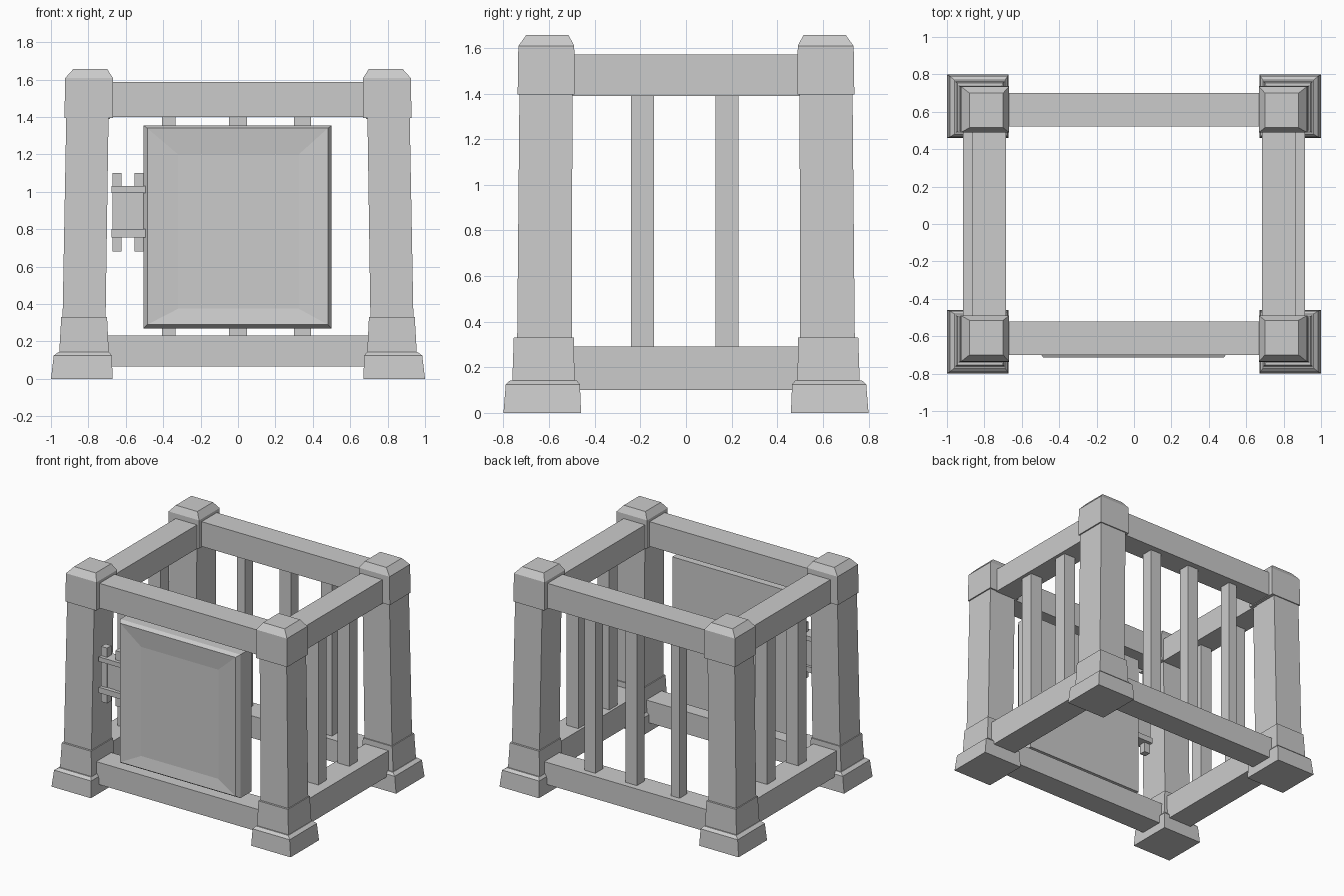
import bpy, bmesh

if "Cube" in bpy.data.objects:
    bpy.data.objects.remove(bpy.data.objects["Cube"])


def finish(name, bm):
    bmesh.ops.recalc_face_normals(bm, faces=bm.faces)
    me = bpy.data.meshes.new(name)
    bm.to_mesh(me)
    bm.free()
    ob = bpy.data.objects.new(name, me)
    bpy.context.collection.objects.link(ob)
    return ob


def loft(bm, rings):
    """Join four-sided rings of points into a closed solid."""
    loops = [[bm.verts.new(p) for p in r] for r in rings]
    for a, b in zip(loops, loops[1:]):
        for i in range(4):
            j = (i + 1) % 4
            bm.faces.new((a[i], a[j], b[j], b[i]))
    bm.faces.new(loops[0])
    bm.faces.new(loops[-1])


def rect_z(x0, x1, y0, y1, z):
    return [(x0, y0, z), (x1, y0, z), (x1, y1, z), (x0, y1, z)]


def rect_y(x0, x1, z0, z1, y):
    return [(x0, y, z0), (x1, y, z0), (x1, y, z1), (x0, y, z1)]


def box(name, x0, x1, y0, y1, z0, z1):
    bm = bmesh.new()
    loft(bm, [rect_z(x0, x1, y0, y1, z0), rect_z(x0, x1, y0, y1, z1)])
    return finish(name, bm)


# Corner posts: stacked sections (inner x, outer x, inner y, outer y, z)
sections = {
    "foot": [(.67, 1.0, .46, .80, 0), (.675, .985, .465, .79, .125), (.69, .96, .48, .77, .143)],
    "sleeve": [(.69, .957, .488, .762, .12), (.70, .945, .492, .755, .33)],
    "shaft": [(.708, .938, .50, .74, .32), (.692, .918, .498, .73, 1.41)],
    "cap": [(.668, .928, .488, .738, 1.395), (.668, .924, .49, .735, 1.608),
            (.70, .88, .515, .70, 1.657)],
}
for sx, side in ((-1, "left"), (1, "right")):
    for sy, end in ((-1, "front"), (1, "back")):
        for part, rows in sections.items():
            bm = bmesh.new()
            loft(bm, [rect_z(a * sx, b * sx, c * sy, d * sy, z) for a, b, c, d, z in rows])
            finish(f"{end}_{side}_post_{part}", bm)

# Front and back beams
for s, end in ((-1, "front"), (1, "back")):
    y0, y1 = sorted((.52 * s, .70 * s))
    box(f"{end}_lower_beam", -.74, .74, y0, y1, .065, .232)
    box(f"{end}_upper_beam", -.72, .72, y0, y1, 1.40, 1.587)

# Side beams and side bars
for s, side in ((-1, "left"), (1, "right")):
    x0, x1 = sorted((.72 * s, .915 * s))
    box(f"{side}_lower_beam", x0, x1, -.54, .54, .10, .29)
    x0, x1 = sorted((.685 * s, .865 * s))
    box(f"{side}_upper_beam", x0, x1, -.54, .54, 1.39, 1.57)
    for i, y in enumerate((-.19, .18)):
        x0, x1 = sorted((.74 * s, .84 * s))
        box(f"{side}_bar_{i}", x0, x1, y - .05, y + .05, .28, 1.40)

# Back bars
for i, (x, w) in enumerate(((-.37, .035), (0, .048), (.345, .045))):
    box(f"back_bar_{i}", x - w, x + w, .565, .655, .22, 1.41)

# Door with chamfered rim and shallow dished panel
bm = bmesh.new()
loft(bm, [rect_y(-.505, .50, .27, 1.355, -.55),
          rect_y(-.505, .50, .27, 1.355, -.685),
          rect_y(-.485, .48, .29, 1.34, -.715),
          rect_y(-.32, .325, .375, 1.20, -.70)])
finish("door", bm)

# Door hinge: plate, two straps and pins
box("hinge_plate", -.672, -.495, -.67, -.62, .78, 1.01)
for z0, z1, tag in ((.757, .80, "lower"), (.995, 1.03, "upper")):
    box(f"hinge_strap_{tag}", -.675, -.495, -.70, -.60, z0, z1)
for i, x in enumerate((-.647, -.528)):
    box(f"hinge_pin_{i}", x - .025, x + .025, -.675, -.625, .682, 1.10)
